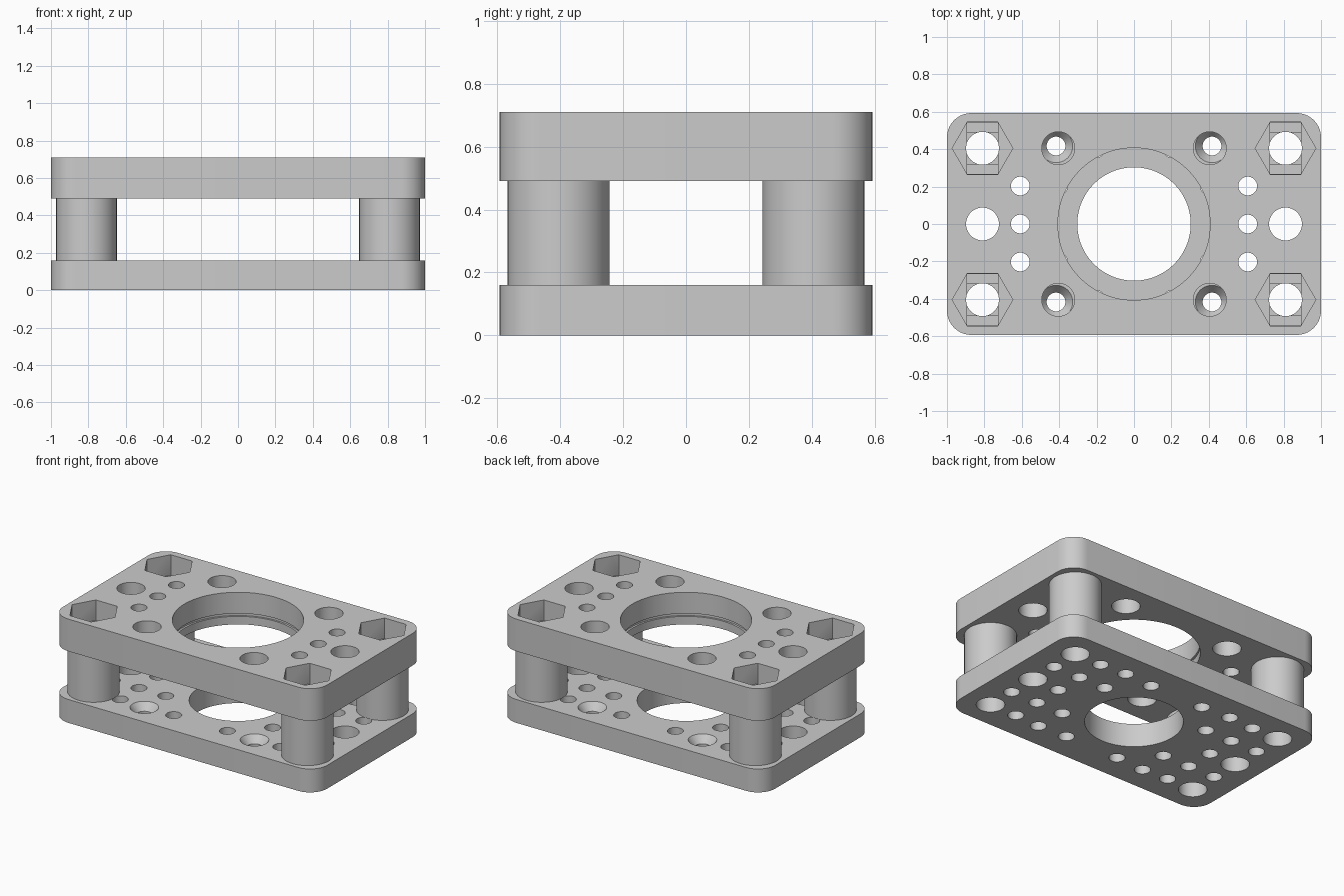
import bpy
import bmesh
from math import pi, cos, sin

if "Cube" in bpy.data.objects:
    bpy.data.objects.remove(bpy.data.objects["Cube"], do_unlink=True)

grey = bpy.data.materials.new("plain_grey")
grey.use_nodes = True
grey.diffuse_color = (0.6, 0.6, 0.6, 1)
grey.node_tree.nodes["Principled BSDF"].inputs["Base Color"].default_value = (0.6, 0.6, 0.6, 1)

LOW, MID, HIGH, TOP = 0.16, 0.49, 0.57, 0.71
PX, PY = 0.81, 0.405          # post positions
BOLT, PIN = 0.088, 0.05       # hole radii
SIGNS = [(a, b) for a in (-1, 1) for b in (-1, 1)]
CORNERS = [(a * PX, b * PY) for a, b in SIGNS]


def make_object(name, bm):
    bmesh.ops.recalc_face_normals(bm, faces=bm.faces[:])
    mesh = bpy.data.meshes.new(name)
    bm.to_mesh(mesh)
    bm.free()
    mesh.materials.append(grey)
    obj = bpy.data.objects.new(name, mesh)
    bpy.context.scene.collection.objects.link(obj)
    return obj


def circle(x, y, r, sides=48):
    return [(x + r * cos(2 * pi * i / sides), y + r * sin(2 * pi * i / sides)) for i in range(sides)]


def box(x, y, hx, hy):
    return [(x - hx, y - hy), (x + hx, y - hy), (x + hx, y + hy), (x - hx, y + hy)]


def rounded_box(hx, hy, r, steps=10):
    points = []
    for k, (sx, sy) in enumerate([(1, 1), (-1, 1), (-1, -1), (1, -1)]):
        for i in range(steps + 1):
            a = pi / 2 * (k + i / steps)
            points.append((sx * (hx - r) + r * cos(a), sy * (hy - r) + r * sin(a)))
    return points


def prism(bm, lower, upper, z0, z1):
    """Closed solid between two outlines with the same number of points."""
    a = [bm.verts.new((x, y, z0)) for x, y in lower]
    b = [bm.verts.new((x, y, z1)) for x, y in upper]
    n = len(a)
    bm.faces.new(a[::-1])
    bm.faces.new(b)
    for i in range(n):
        j = (i + 1) % n
        bm.faces.new((a[i], a[j], b[j], b[i]))


def cut(obj, outlines, z0, z1, tops=None):
    """Remove a set of separate prisms from the object."""
    bm = bmesh.new()
    for lower, upper in zip(outlines, tops or outlines):
        prism(bm, lower, upper, z0, z1)
    cutter = make_object("cutter", bm)
    cutter.hide_render = True
    mod = obj.modifiers.new("cut", 'BOOLEAN')
    mod.operation = 'DIFFERENCE'
    mod.solver = 'EXACT'
    mod.object = cutter
    bpy.context.view_layer.update()
    graph = bpy.context.evaluated_depsgraph_get()
    result = bpy.data.meshes.new_from_object(obj.evaluated_get(graph))
    obj.modifiers.clear()
    obj.data = result
    bpy.data.objects.remove(cutter, do_unlink=True)


def plate(name, z0, z1):
    bm = bmesh.new()
    outline = rounded_box(1.0, 0.593, 0.13)
    prism(bm, outline, outline, z0, z1)
    return make_object(name, bm)


bolt_spots = CORNERS + [(-PX, 0), (PX, 0)]
bolt_holes = [circle(x, y, BOLT) for x, y in bolt_spots]
pin_row = [(s * 0.608, y) for s in (-1, 1) for y in (-0.203, 0, 0.203)]

# Lower plate: central opening, bolt holes, pin grid and countersunk screws
lower_plate = plate("lower_plate", 0, LOW)
screws = [(a * 0.417, b * 0.417) for a, b in SIGNS]
grid = [(a * x, b * y) for a, b in SIGNS
        for x, y in ((0.608, PY), (0.203, PY), (PX, 0.203), (PY, 0.203))]
holes = bolt_holes + [circle(x, y, PIN) for x, y in pin_row + grid + screws]
cut(lower_plate, holes + [circle(0, 0, 0.303, 96)], -0.1, LOW + 0.1)
cut(lower_plate, [circle(x, y, PIN) for x, y in screws], LOW - 0.05, LOW + 0.001,
    [circle(x, y, 0.09) for x, y in screws])

# Upper plate: wide bore with a shallow groove, access holes and nut pockets
upper_plate = plate("upper_plate", MID, TOP)
access = [circle(a * PY, b * PY, BOLT) for a, b in SIGNS]
pins = [circle(x, y, PIN) for x, y in pin_row]
cut(upper_plate, bolt_holes + access + pins + [circle(0, 0, 0.407, 96)], MID - 0.1, TOP + 0.1)
cut(upper_plate, [circle(0, 0, 0.42, 96)], 0.545, 0.565)
cut(upper_plate, [circle(x, y, 0.162, 6) for x, y in CORNERS], HIGH, TOP + 0.1)
# Stepped floor under each nut
cut(upper_plate, [box(x, y, 0.083, 0.139) for x, y in CORNERS], HIGH - 0.012, HIGH + 0.02)
cut(upper_plate, [box(x, y, 0.083, 0.083) for x, y in CORNERS], HIGH - 0.024, HIGH + 0.02)

# Hollow spacer posts
posts = []
for (a, b), (x, y) in zip(SIGNS, CORNERS):
    name = ("front" if b < 0 else "back") + ("_right" if a < 0 else "_left") + "_post"
    bm = bmesh.new()
    rings = [[bm.verts.new((px, py, z)) for px, py in circle(x, y, r)]
             for r, z in ((0.162, LOW), (0.162, MID), (BOLT, MID), (BOLT, LOW))]
    for k in range(4):
        p, q = rings[k], rings[(k + 1) % 4]
        for i in range(len(p)):
            j = (i + 1) % len(p)
            bm.faces.new((p[i], p[j], q[j], q[i]))
    posts.append(make_object(name, bm))

# Smooth the round walls, keep the edges crisp
bpy.ops.object.select_all(action='DESELECT')
for obj in [lower_plate, upper_plate] + posts:
    obj.select_set(True)
    bpy.context.view_layer.objects.active = obj
bpy.ops.object.shade_smooth_by_angle(angle=pi / 6)
